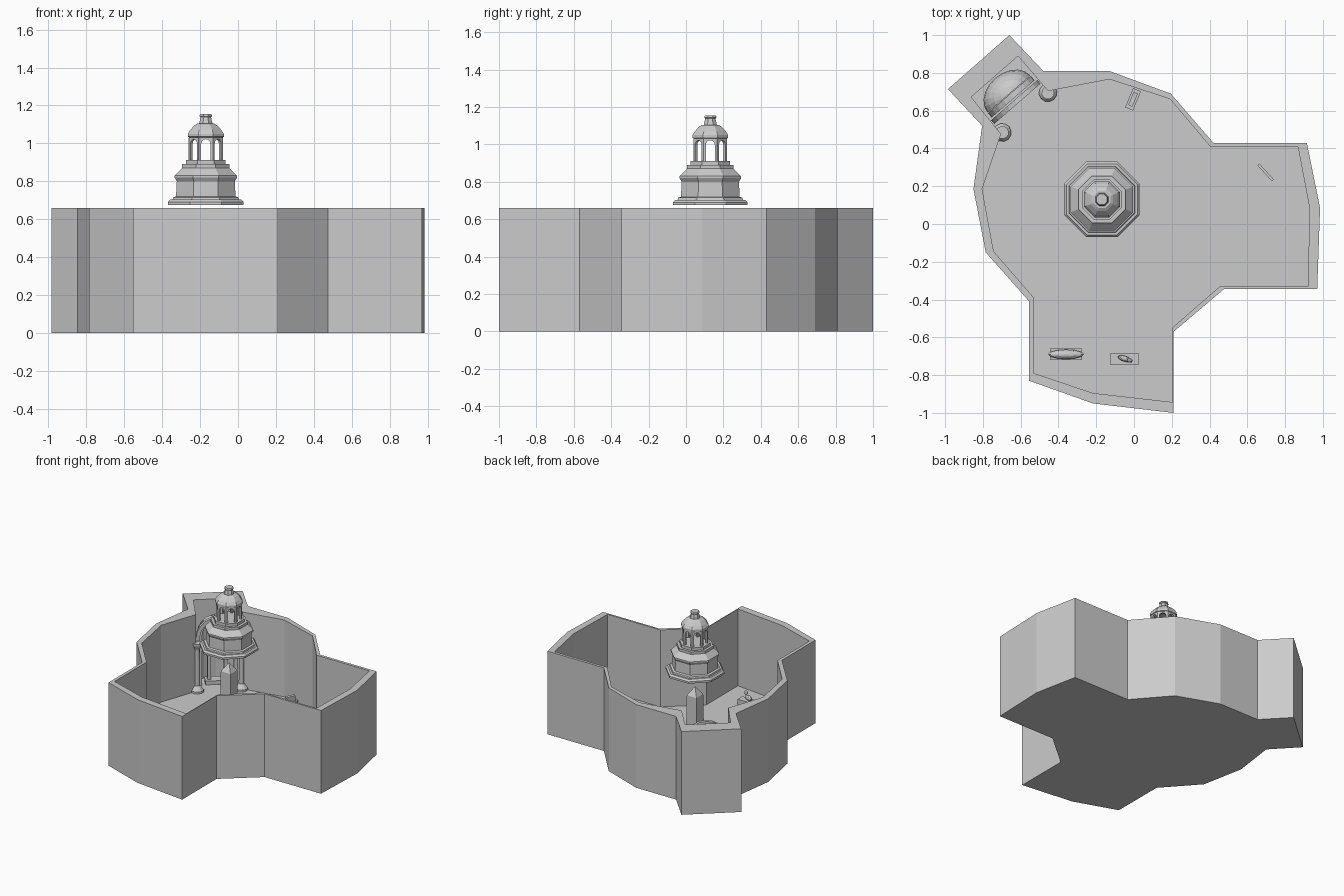
import bpy, bmesh
from math import sin, cos, pi, radians
from mathutils import Matrix, Vector

if "Cube" in bpy.data.objects:
    bpy.data.objects.remove(bpy.data.objects["Cube"])

FLOOR, TOP = 0.05, 0.66
C = (-0.17, 0.13)                                  # centre of the hall
ALCOVE = Matrix.Translation((-0.642, 0.665, 0)) @ Matrix.Rotation(radians(41), 4, 'Z')


def finish(name, bm, M=Matrix(), fix=True):
    if fix:
        bmesh.ops.recalc_face_normals(bm, faces=bm.faces)
    me = bpy.data.meshes.new(name)
    bm.to_mesh(me)
    bm.free()
    ob = bpy.data.objects.new(name, me)
    bpy.context.collection.objects.link(ob)
    ob.matrix_world = M
    return ob


def lathe(name, profile, n, M=Matrix(), start=0.0, sweep=2 * pi):
    """Revolve (radius, z) points into n flat sides."""
    bm = bmesh.new()
    full = sweep > 6.28
    rings = [[bm.verts.new((r * cos(start + sweep * i / n), r * sin(start + sweep * i / n), z))
              for i in range(n if full else n + 1)] for r, z in profile]
    for a, b in zip(rings, rings[1:]):
        for i in range(n):
            j = (i + 1) % len(a)
            bm.faces.new((a[i], a[j], b[j], b[i]))
    if full:
        bm.faces.new(rings[0])
        bm.faces.new(rings[-1])
    bmesh.ops.remove_doubles(bm, verts=bm.verts, dist=1e-5)
    return finish(name, bm, M)


def box(name, size, loc, rot=0.0, M=Matrix()):
    bm = bmesh.new()
    bmesh.ops.create_cube(bm, size=1, matrix=Matrix.Diagonal((*size, 1)))
    return finish(name, bm, M @ Matrix.Translation(loc) @ Matrix.Rotation(rot, 4, 'Z'))


def arch(name, ro, ri, z0, spring, depth, M, top=None, n=10):
    """Extruded arch; square-headed outside when top is given."""
    if top:
        outer = [(ro, z0), (ro, top), (-ro, top), (-ro, z0)]
    else:
        outer = [(ro, z0)] + [(ro * cos(pi * i / n), spring + ro * sin(pi * i / n))
                              for i in range(n + 1)] + [(-ro, z0)]
    inner = [(-ri, z0)] + [(-ri * cos(pi * i / n), spring + ri * sin(pi * i / n))
                           for i in range(n + 1)] + [(ri, z0)]
    bm = bmesh.new()
    f = bm.faces.new([bm.verts.new((x, -depth / 2, z)) for x, z in outer + inner])
    r = bmesh.ops.extrude_face_region(bm, geom=[f])
    bmesh.ops.translate(bm, vec=(0, depth, 0),
                        verts=[v for v in r['geom'] if isinstance(v, bmesh.types.BMVert)])
    return finish(name, bm, M)


# Outer shell: matching outer and inner outlines
outer = [(-.66, 1), (-.48, .81), (-.13, .81), (.195, .69), (.42, .43), (.915, .43),
         (.985, .085), (.97, -.345), (.476, -.345), (.21, -.57), (.21, -1), (-.217, -.95),
         (-.555, -.83), (-.555, -.41), (-.785, -.15), (-.85, .185), (-.804, .52), (-.985, .714)]
inner = [(-.614, .889), (-.455, .704), (-.13, .766), (.19, .662), (.405, .408), (.868, .408),
         (.93, .08), (.92, -.33), (.455, -.33), (.205, -.547), (.205, -.943), (-.217, -.895),
         (-.53, -.79), (-.53, -.39), (-.743, -.145), (-.804, .185), (-.704, .476), (-.862, .672)]
bm = bmesh.new()
ob_, ot, it, ib = [[bm.verts.new((x, y, z)) for x, y in pts] for pts, z in
                   ((outer, 0), (outer, TOP), (inner, TOP), (inner, FLOOR))]
for a, b in ((ob_, ot), (ot, it), (it, ib)):
    for i in range(len(a)):
        j = (i + 1) % len(a)
        bm.faces.new((a[i], a[j], b[j], b[i]))
bm.faces.new(ob_)
bm.faces.new(ib)
finish("hall_walls_and_floor", bm)

# Floor disc and central obelisk
centre = Matrix.Translation((*C, 0))
lathe("floor_disc", [(.32, FLOOR), (.32, FLOOR + .004)], 16, centre, pi / 16)
q = 2 ** .5 / 2
lathe("obelisk_plinth", [(.15 * q, FLOOR), (.15 * q, .09), (.12 * q, .10), (.12 * q, .13)], 4, centre, pi / 4)
lathe("obelisk", [(.095 * q, .13), (.085 * q, .49), (.001, .555)], 4, centre, pi / 4)

# Octagonal lantern floating above the hall
k = 1 / cos(pi / 8)


def octagon(name, prof):
    return lathe(name, [(r * k, z) for r, z in prof], 8, centre, pi / 8)


octagon("lantern_drum", [(.20, .675), (.20, .69), (.188, .703), (.175, .703), (.172, .715),
                         (.157, .72), (.153, .80), (.165, .82), (.165, .83), (.125, .87),
                         (.125, .89), (.105, .89), (.105, .912), (.09, .912)])
octagon("lantern_roof", [(.085, 1.03), (.095, 1.035), (.095, 1.05), (.083, 1.07), (.06, 1.095),
                         (.045, 1.105), (.035, 1.105), (.025, 1.15), (.018, 1.152)])
octagon("finial_cap", [(.028, 1.138), (.032, 1.143), (.032, 1.149), (.028, 1.155)])
for i in range(8):
    arch("lantern_window_%d" % i, .037, .024, .912, .998, .016,
         centre @ Matrix.Rotation(i * pi / 4, 4, 'Z') @ Matrix.Translation((0, .082, 0)), top=1.032, n=6)

# Alcove: columns, nested arches, apse and inner shrine
for s in (-1, 1):
    lathe("alcove_column_%d" % s,
          [(.048, FLOOR), (.048, .065), (.036, .08), (.02, .10), (.018, .38), (.022, .395),
           (.034, .42), (.034, .435)], 12, ALCOVE @ Matrix.Translation((.16 * s, -.10, 0)))
    box("shrine_post_%d" % s, (.025, .03, .22), (.06 * s, .04, .16), 0, ALCOVE)
arch("front_arch", .162, .135, FLOOR, .44, .025, ALCOVE @ Matrix.Translation((0, -.025, 0)))
arch("middle_arch", .15, .115, FLOOR, .44, .03, ALCOVE @ Matrix.Translation((0, .012, 0)))
conch = [(.15, FLOOR), (.15, .44)] + [(.15 * cos(pi / 2 * i / 5), .44 + .15 * sin(pi / 2 * i / 5))
                                      for i in range(1, 6)]
lathe("apse", conch, 10, ALCOVE @ Matrix.Translation((0, .03, 0)) @ Matrix.Diagonal((1, .75, 1, 1)), 0, pi)
box("shrine_lintel", (.16, .04, .03), (0, .04, .285), 0, ALCOVE)
box("shrine_base", (.18, .08, .03), (0, .04, .065), 0, ALCOVE)


# Small exhibits in the wings
def blob(name, size, loc, rot=0.0):
    bm = bmesh.new()
    bmesh.ops.create_uvsphere(bm, u_segments=12, v_segments=6, radius=.5)
    return finish(name, bm, Matrix.Translation(loc) @ Matrix.Rotation(rot, 4, 'Z')
                  @ Matrix.Diagonal((*size, 1)))


box("left_plinth", (.17, .06, .04), (-.36, -.69, .07))
blob("left_exhibit", (.19, .05, .05), (-.36, -.69, .112))
box("front_plinth", (.155, .06, .04), (-.05, -.715, .07))
blob("statue_body", (.075, .03, .04), (-.05, -.713, .11), -.3)
blob("statue_head", (.03, .025, .035), (-.022, -.722, .14), -.3)
box("back_plinth", (.045, .11, .04), (-.005, .66, .07), -.4)
box("back_exhibit", (.024, .075, .04), (-.005, .66, .11), -.4)
box("side_panel", (.115, .014, .12), (.697, .273, .11), -.83)
